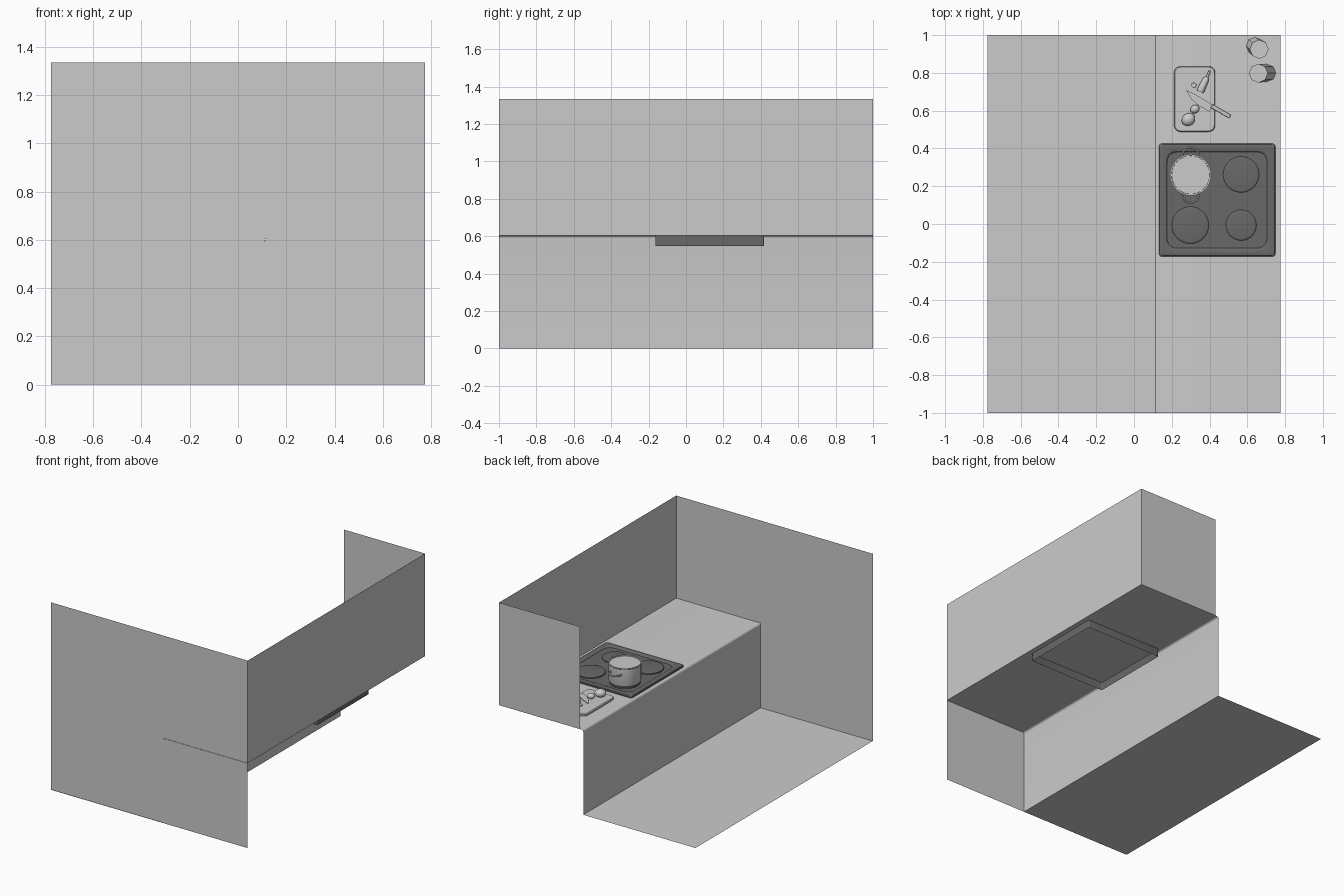
import bpy, bmesh, math
from mathutils import Matrix, Vector

if "Cube" in bpy.data.objects:
    bpy.data.objects.remove(bpy.data.objects["Cube"])

TOP = 0.604      # counter top height
H = 1.335        # wall height
W = 0.775        # half width

dark = bpy.data.materials.new("dark_enamel")
dark.diffuse_color = (0.14, 0.14, 0.14, 1)
dark.use_nodes = True
dark.node_tree.nodes["Principled BSDF"].inputs["Base Color"].default_value = dark.diffuse_color


def make(name, verts, faces, mat=None, smooth=True, matrix=None, fix=True):
    mesh = bpy.data.meshes.new(name)
    mesh.from_pydata([tuple(v) for v in verts], [], faces)
    if fix:
        bm = bmesh.new()
        bm.from_mesh(mesh)
        bmesh.ops.recalc_face_normals(bm, faces=bm.faces)
        bm.to_mesh(mesh)
        bm.free()
    ob = bpy.data.objects.new(name, mesh)
    bpy.context.collection.objects.link(ob)
    if matrix:
        ob.matrix_world = matrix
    if mat:
        mesh.materials.append(mat)
    if smooth:
        bpy.ops.object.select_all(action='DESELECT')
        ob.select_set(True)
        bpy.context.view_layer.objects.active = ob
        bpy.ops.object.shade_smooth_by_angle(angle=math.radians(35))
    return ob


def loft(name, loops, cap_start=False, cap_end=True, **kw):
    """Skin a stack of closed loops that share a vertex count."""
    n = len(loops[0])
    verts = [v for lp in loops for v in lp]
    faces = [(k*n + i, k*n + (i+1) % n, (k+1)*n + (i+1) % n, (k+1)*n + i)
             for k in range(len(loops) - 1) for i in range(n)]
    if cap_start:
        faces.append(tuple(range(n))[::-1])
    if cap_end:
        faces.append(tuple(range(len(verts) - n, len(verts))))
    return make(name, verts, faces, **kw)


def circle(r, z, n=32, cx=0, cy=0):
    return [(cx + r*math.cos(2*math.pi*i/n), cy + r*math.sin(2*math.pi*i/n), z)
            for i in range(n)]


def lathe(name, profile, n=32, **kw):
    return loft(name, [circle(r, z, n) for r, z in profile], **kw)


def round_rect(x0, x1, y0, y1, inset, r, z, n=5):
    x0, x1, y0, y1 = x0+inset, x1-inset, y0+inset, y1-inset
    corners = [(x1-r, y1-r, 0), (x0+r, y1-r, 90), (x0+r, y0+r, 180), (x1-r, y0+r, 270)]
    pts = []
    for cx, cy, a0 in corners:
        for i in range(n + 1):
            a = math.radians(a0 + 90*i/n)
            pts.append((cx + r*math.cos(a), cy + r*math.sin(a), z))
    return pts


def place(x, y, z, angle=0):
    return Matrix.Translation((x, y, z)) @ Matrix.Rotation(math.radians(angle), 4, 'Z')


# Room shell: floor, notched front wall, side wall, partial back wall
make("floor", [(-W, -1, 0), (0.11, -1, 0), (0.11, 1, 0), (-W, 1, 0)], [(0, 1, 2, 3)],
     smooth=False)
make("front_wall", [(-W, -0.997, 0), (-W, -0.997, H), (W, -0.997, H),
                    (W, -0.997, TOP), (0.11, -0.997, TOP), (0.11, -0.997, 0)],
     [(0, 1, 2, 3, 4, 5)], smooth=False, fix=False)
make("side_wall", [(W, -1, TOP), (W, -1, H), (W, 1, H), (W, 1, TOP)], [(0, 3, 2, 1)][::-1],
     smooth=False, fix=False)
make("back_wall", [(0.134, 1, TOP), (W, 1, TOP), (W, 1, H), (0.134, 1, H)], [(0, 1, 2, 3)],
     smooth=False, fix=False)

# Counter: rounded front edge swept along y, plus front end panel
prof = [(W, TOP)] + [(0.125 - 0.015*math.sin(a), TOP - 0.015 + 0.015*math.cos(a))
                     for a in [math.pi/2*i/5 for i in range(6)]] + [(0.11, 0)]
m = len(prof)
make("counter", [(x, y, z) for y in (-1, 1) for x, z in prof],
     [(i, i+1, m+i+1, m+i) for i in range(m-1)])
make("counter_end_panel", [(x, -1, z) for x, z in prof] + [(W, -1, 0)],
     [tuple(range(m + 1))], smooth=False, fix=False)

# Cooktop: open-bottomed tray with raised rim and sunken plate
hob = (0.132, 0.748, -0.172, 0.425)
loft("cooktop", [round_rect(*hob, ins, r, z) for ins, r, z in [
    (0.008, 0.006, 0.547), (0.008, 0.006, TOP), (0, 0.014, TOP), (0, 0.014, 0.612),
    (0.004, 0.014, 0.617), (0.012, 0.014, 0.619), (0.036, 0.05, 0.619),
    (0.040, 0.05, 0.617), (0.044, 0.05, 0.611)]], mat=dark)

# Burners
for i, (x, y, r) in enumerate([(0.3, 0.26, 0.1), (0.567, 0.262, 0.095),
                               (0.298, -0.006, 0.098), (0.567, -0.006, 0.081)]):
    lathe(f"burner_{i+1}", [(r, 0), (r, 0.008), (r-0.004, 0.012), (r-0.009, 0.013)],
          mat=dark, matrix=place(x, y, 0.611))

# Pot with contents just under the rim and two ring handles
lathe("pot", [(0.095, 0), (0.103, 0.004), (0.106, 0.012), (0.106, 0.126), (0.11, 0.13),
              (0.11, 0.134), (0.102, 0.134), (0.101, 0.127)],
      cap_start=True, matrix=place(0.3, 0.26, 0.624))
for side in (-1, 1):
    bpy.ops.mesh.primitive_torus_add(major_radius=0.042, minor_radius=0.006,
                                     major_segments=24, minor_segments=8,
                                     location=(0.3, 0.26 + side*0.105, 0.714))
    bpy.context.object.name = "pot_handle_front" if side < 0 else "pot_handle_back"
    bpy.ops.object.shade_smooth_by_angle()

# Cutting board
board = (0.212, 0.43, 0.488, 0.835)
BT = TOP + 0.018
loft("cutting_board", [round_rect(*board, i, r, z) for i, r, z in [
    (0.003, 0.035, TOP), (0, 0.035, TOP+0.005), (0, 0.035, BT-0.005), (0.005, 0.03, BT)]])

# Knife: blade from tip along +x, then handle
knife = place(0.275, 0.71, BT + 0.012, -30)
outline = [(0, 0), (0.05, -0.028), (0.10, -0.038), (0.165, -0.038), (0.165, 0.003), (0.06, 0.004)]
loft("knife_blade", [[(x, y, z) for x, y in outline] for z in (0, 0.004)],
     cap_start=True, matrix=knife)
loft("knife_handle", [round_rect(0.16, 0.275, -0.017, 0.006, i, 0.006, z, 3)
                      for i, z in [(0.003, -0.007), (0, -0.003), (0, 0.006), (0.003, 0.01)]],
     cap_start=True, matrix=knife)

# Vegetables: root piece lying down, cut slices, round bulb
lie = Matrix.Rotation(math.radians(90), 4, 'Y')
lathe("root_vegetable", [(0.019, 0), (0.02, 0.01), (0.017, 0.07), (0.011, 0.082),
                         (0.006, 0.088), (0.006, 0.12), (0.003, 0.122)], n=12,
      cap_start=True, matrix=place(0.35, 0.70, BT + 0.02, 65) @ lie)
lathe("root_slice", [(0.013, 0), (0.014, 0.004), (0.013, 0.01)], n=12,
      cap_start=True, matrix=place(0.317, 0.735, BT))
ball = [(math.sin(a), -math.cos(a)) for a in [math.pi*(k + 0.3)/8.6 for k in range(9)]]
for name, x, y, r, s in [("bulb", 0.288, 0.553, 0.033, 1.15),
                         ("bulb_piece", 0.322, 0.608, 0.022, 1.15)]:
    lathe(name, [(r*a, 0.85*r*(1 + b)) for a, b in ball], n=14, cap_start=True,
          matrix=place(x, y, BT, 35) @ Matrix.Diagonal((s, 1, 1, 1)))

# Two faceted leaning cups in the back corner
for i, (bx, by, tx, ty) in enumerate([(0.64, 0.943, 0.663, 0.925),
                                      (0.705, 0.8, 0.658, 0.798)]):
    loft(f"cup_{i+1}", [circle(0.046, TOP, 8, bx, by), circle(0.05, TOP + 0.11, 8, tx, ty)],
         cap_start=True, smooth=False)
